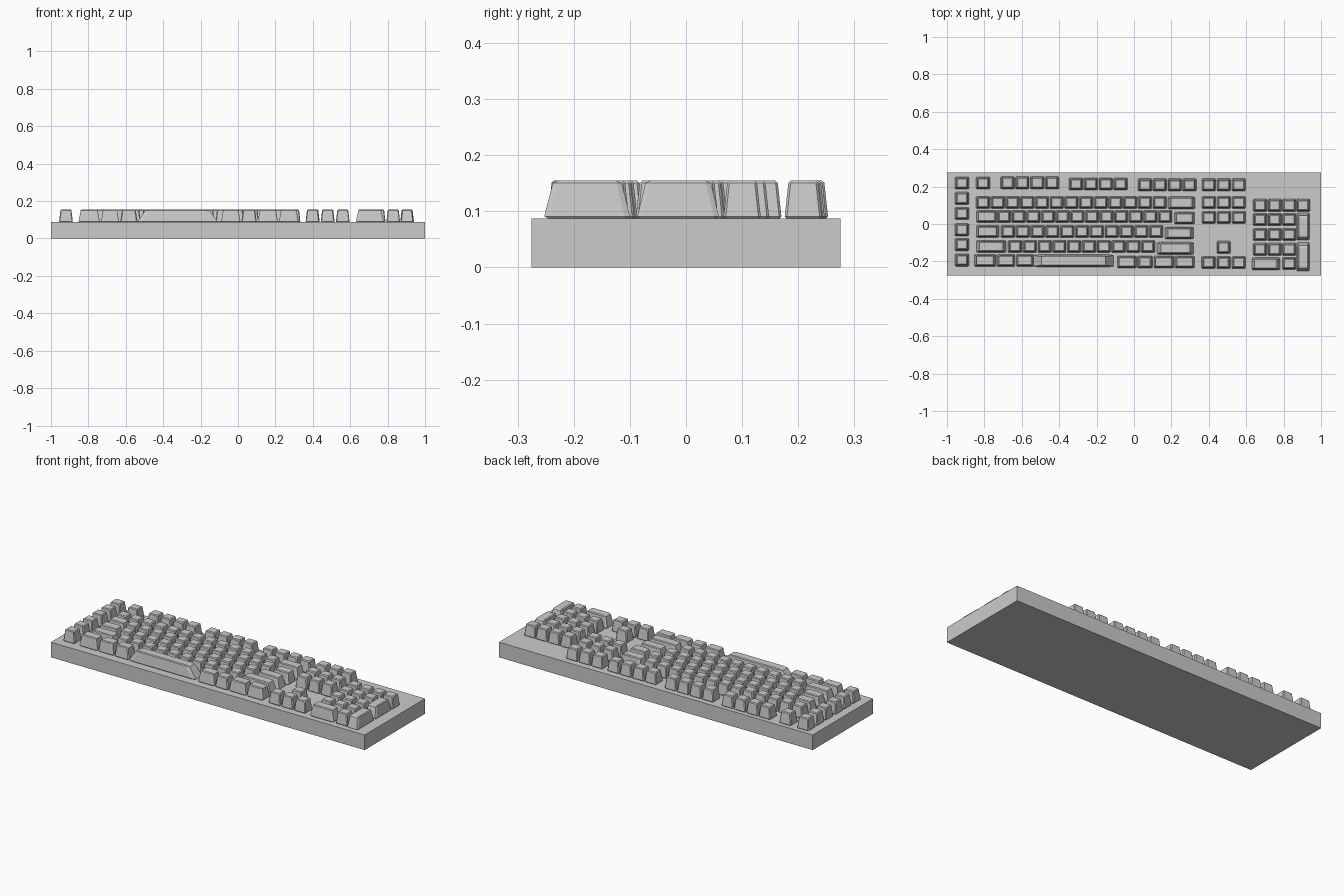
import bpy, bmesh

if "Cube" in bpy.data.objects:
    bpy.data.objects.remove(bpy.data.objects["Cube"])

CASE_TOP, KEY_TOP = 0.087, 0.155
KW, KD = 0.074, 0.067          # footprint of a single key

# case: plain flat slab
bpy.ops.mesh.primitive_cube_add(size=1, location=(0, 0, CASE_TOP / 2))
case = bpy.context.object
case.name = "case"
case.scale = (2, 0.55, CASE_TOP)

# shared keycap: tapered unit block with chamfered edges
bm = bmesh.new()
bmesh.ops.create_cube(bm, size=1)
for v in bm.verts:
    if v.co.z > 0:
        v.co.x *= 0.78
        v.co.y *= 0.78
bmesh.ops.bevel(bm, geom=bm.edges[:], offset=0.06, segments=1,
                profile=0.5, affect='EDGES')
cap = bpy.data.meshes.new("keycap")
bm.to_mesh(cap)
bm.free()


def key(name, x, y, w=KW, d=KD):
    ob = bpy.data.objects.new(name, cap)
    ob.location = (x, y, (CASE_TOP + KEY_TOP) / 2)
    ob.scale = (w, d, KEY_TOP - CASE_TOP)
    bpy.context.collection.objects.link(ob)


def row(name, x0, x1, n, y):
    for i in range(n):
        key(f"{name}_{i + 1}", x0 + (x1 - x0) * i / max(n - 1, 1), y)


def wide(name, x0, x1, y):
    key(name, (x0 + x1) / 2, y, x1 - x0)


# left macro column
for i, y in enumerate((0.219, 0.137, 0.056, -0.031, -0.11, -0.193)):
    key(f"macro_key_{i + 1}", -0.92, y)

# function row
key("escape_key", -0.807, 0.219)
row("function_key_a", -0.676, -0.438, 4, 0.22)
row("function_key_b", -0.31, -0.072, 4, 0.214)
row("function_key_c", 0.059, 0.297, 4, 0.209)

# main block
row("number_key", -0.807, 0.137, 13, 0.115)
wide("backspace_key", 0.182, 0.326, 0.113)
wide("tab_key", -0.843, -0.733, 0.04)
row("upper_letter_key", -0.695, 0.166, 12, 0.04)
wide("backslash_key", 0.216, 0.324, 0.032)
wide("caps_key", -0.843, -0.722, -0.04)
row("home_letter_key", -0.674, 0.118, 11, -0.04)
wide("enter_key", 0.166, 0.318, -0.048)
wide("left_shift_key", -0.843, -0.684, -0.12)
row("lower_letter_key", -0.636, 0.075, 10, -0.12)
wide("right_shift_key", 0.123, 0.32, -0.13)

# bottom row with space bar
for i, (a, b) in enumerate(((-0.853, -0.738), (-0.732, -0.636), (-0.63, -0.537))):
    wide(f"left_modifier_key_{i + 1}", a, b, -0.195)
wide("space_bar", -0.54, -0.108, -0.197)
for i, (a, b) in enumerate(((-0.09, 0.013), (0.018, 0.1), (0.105, 0.214), (0.219, 0.324))):
    wide(f"right_modifier_key_{i + 1}", a, b, -0.203)

# navigation cluster and arrows
for i, y in enumerate((0.209, 0.115, 0.035)):
    row(f"navigation_key_row_{i + 1}", 0.40, 0.56, 3, y)
key("arrow_up_key", 0.479, -0.125)
row("arrow_key", 0.398, 0.56, 3, -0.206)

# number pad
for i, y in enumerate((0.10, 0.024, -0.056, -0.135)):
    row(f"numpad_row_{i + 1}", 0.674, 0.83, 3, y)
key("numpad_corner_key", 0.904, 0.10)
wide("numpad_wide_key", 0.629, 0.781, -0.213)
key("numpad_point_key", 0.83, -0.211)
key("numpad_tall_key_upper", 0.904, -0.014, KW * 0.94, 0.147)
key("numpad_tall_key_lower", 0.904, -0.176, KW * 0.94, 0.155)
